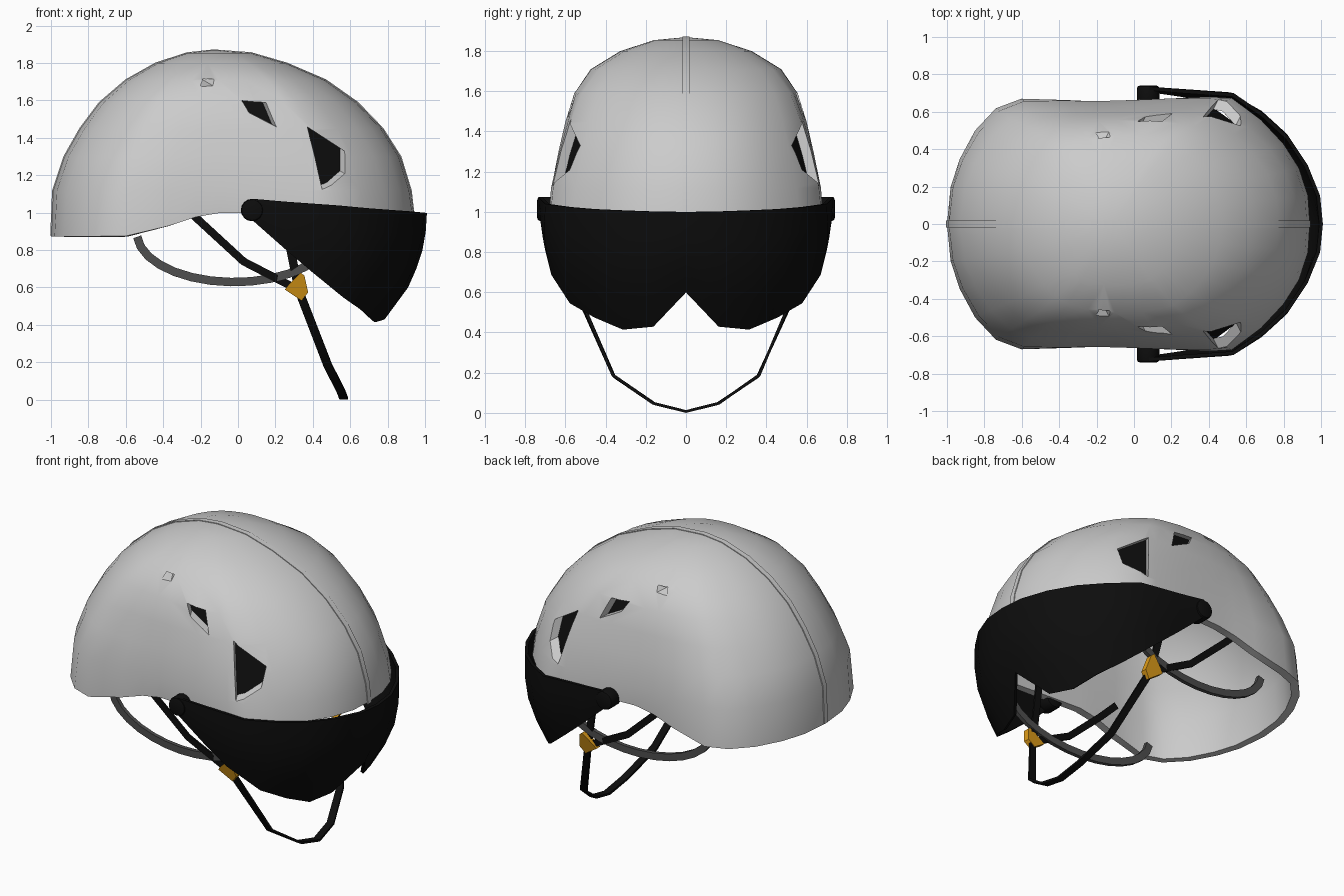
import bpy, bmesh, math
from mathutils import Vector
from mathutils.bvhtree import BVHTree

if "Cube" in bpy.data.objects:
    bpy.data.objects.remove(bpy.data.objects["Cube"])


def material(name, rgb):
    m = bpy.data.materials.new(name)
    m.diffuse_color = (*rgb, 1)
    m.use_nodes = True
    m.node_tree.nodes["Principled BSDF"].inputs["Base Color"].default_value = m.diffuse_color
    return m


BLACK = material("black", (0.004, 0.004, 0.004))
DARK = material("dark_grey", (0.075, 0.075, 0.075))
AMBER = material("amber", (0.75, 0.34, 0.01))


def make(name, verts, faces, mat=None, fix=True):
    me = bpy.data.meshes.new(name)
    me.from_pydata([tuple(v) for v in verts], [], faces)
    if fix:
        bm = bmesh.new()
        bm.from_mesh(me)
        bmesh.ops.recalc_face_normals(bm, faces=bm.faces)
        bm.to_mesh(me)
        bm.free()
    if mat:
        me.materials.append(mat)
    o = bpy.data.objects.new(name, me)
    bpy.context.collection.objects.link(o)
    return o


def finish(o, angle=35):
    bpy.ops.object.select_all(action='DESELECT')
    o.select_set(True)
    bpy.context.view_layer.objects.active = o
    for m in list(o.modifiers):
        bpy.ops.object.modifier_apply(modifier=m.name)
    bpy.ops.object.shade_smooth_by_angle(angle=math.radians(angle))


def prism(name, a, b, mat=None):
    """Solid between two matching polygons."""
    n = len(a)
    faces = [list(range(n)), list(range(n, 2 * n))]
    faces += [[i, (i + 1) % n, n + (i + 1) % n, n + i] for i in range(n)]
    return make(name, list(a) + list(b), faces, mat)


def ribbon(name, pts, normal, width, thick, mat=None):
    """Flat strap along a path; normal(p) gives its outward side."""
    pts = [Vector(p) for p in pts]
    verts, faces = [], []
    for i, p in enumerate(pts):
        t = (pts[min(i + 1, len(pts) - 1)] - pts[max(i - 1, 0)]).normalized()
        w = t.cross(Vector(normal(p))).normalized()
        n = w.cross(t)
        for a, b in ((1, 1), (-1, 1), (-1, -1), (1, -1)):
            verts.append(p + w * a * width / 2 + n * b * thick / 2)
    for i in range(len(pts) - 1):
        for k in range(4):
            q = (k + 1) % 4
            faces.append([4 * i + k, 4 * i + q, 4 * i + 4 + q, 4 * i + 4 + k])
    e = len(verts)
    faces += [[0, 1, 2, 3], [e - 4, e - 3, e - 2, e - 1]]
    o = make(name, verts, faces, mat)
    finish(o)
    return o


# Shell: half outline (front to back) stacked over levels (z, back x, front x, half width)
half = [(1, 0), (.99, .22), (.94, .44), (.855, .63), (.73, .82), (.57, .99), (.45, 1),
        (.2, .985), (-.07, .965), (-.2, .965), (-.35, .975), (-.59, .985), (-.73, .91),
        (-.845, .735), (-.93, .51), (-.98, .29), (-1, 0)]
outline = half + [(u, -v) for u, v in half[-2:0:-1]]
levels = [(1.0, -1, .94, .68), (1.13, -.99, .925, .68), (1.31, -.93, .87, .645),
          (1.46, -.845, .775, .61), (1.6, -.74, .64, .565), (1.72, -.6, .47, .48),
          (1.81, -.44, .26, .33), (1.865, -.27, .07, .16)]


def rim_z(x):
    t = min(max((x + .62) / .54, 0), 1)
    return .885 + .125 * t * t * (3 - 2 * t)


verts, faces = [], []
N = len(outline)
for j, (z, xb, xf, w) in enumerate(levels):
    t = j / 7
    for u, v in outline:
        k = 1 - t + t / math.hypot(u, v)
        x = (xb + xf) / 2 + u * k * (xf - xb) / 2
        verts.append((x, v * k * w, rim_z(x) if j == 0 else z))
for j in range(len(levels) - 1):
    for i in range(N):
        q = (i + 1) % N
        faces.append([j * N + i, j * N + q, j * N + N + q, j * N + N + i])
top = len(verts)
verts.append((-.13, 0, 1.88))
faces += [[top - N + i, top - N + (i + 1) % N, top] for i in range(N)]
shell = make("helmet_shell", verts, faces, fix=False)
surface = BVHTree.FromPolygons(verts, faces)
solid = shell.modifiers.new("thickness", 'SOLIDIFY')
solid.thickness, solid.offset = .05, -1

# Side vents, cut slightly slanted, with black panels behind the larger two
vents = [[(.37, 1.47), (.57, 1.34), (.57, 1.22), (.45, 1.135)],
         [(.02, 1.61), (.15, 1.6), (.205, 1.47), (.06, 1.545)],
         [(-.205, 1.685), (-.19, 1.725), (-.13, 1.725), (-.135, 1.69)]]
cutters = []
for s in (1, -1):
    for n, poly in enumerate(vents):
        hits = [surface.ray_cast(Vector((x, 2 * s, z)), Vector((0, -s, 0)))[0] for x, z in poly]
        mid = sum(hits, Vector()) / len(hits)
        slant = Vector((-.5, -s, .3))
        c = prism("vent_cutter", [h - slant * .15 for h in hits], [h + slant * .16 for h in hits])
        c.hide_render = True
        cutters.append(c)
        cut = shell.modifiers.new("vent", 'BOOLEAN')
        cut.object, cut.operation, cut.solver = c, 'DIFFERENCE', 'EXACT'
        if n < 2:
            big = [mid + (h - mid) * 1.12 for h in hits]
            prism("vent_panel", [h + slant * .05 for h in big], [h + slant * .065 for h in big], BLACK)
finish(shell)
for c in cutters:
    bpy.data.objects.remove(c)

# Thin raised seam over the crown
seam = [(xb, 0, z) for z, xb, xf, w in levels] + [(-.13, 0, 1.88)]
seam += [(xf, 0, z) for z, xb, xf, w in levels[::-1]]
seam[0] = (-1, 0, .89)
ribbon("centre_seam", seam, lambda p: p - Vector((-.03, 0, 1)), .035, .008)

# Visor: top and bottom edge points from nose to pivot
edge = [((1.0, 0, 1.01), (.90, 0, .615)), ((.985, .15, 1.012), (.775, .16, .445)),
        ((.92, .31, 1.018), (.725, .31, .43)), ((.82, .46, 1.025), (.66, .45, .49)),
        ((.69, .58, 1.035), (.56, .57, .56)), ((.53, .69, 1.05), (.39, .66, .70)),
        ((.25, .71, 1.07), (.25, .69, .82)), ((.08, .725, 1.085), (.08, .715, .97))]
flip = Vector((1, -1, 1))
cols = [(Vector(a) * flip, Vector(b) * flip) for a, b in edge[:0:-1]] \
    + [(Vector(a), Vector(b)) for a, b in edge]
R = 5
vv, vf = [], []
for a, b in cols:
    out = Vector((a.x - .1, a.y, 0)).normalized() * (a.z - b.z) ** 2 * .17
    for r in range(R):
        t = r / (R - 1)
        vv.append(a.lerp(b, t) + out * math.sin(math.pi * t))
for c in range(len(cols) - 1):
    for r in range(R - 1):
        vf.append([c * R + r, c * R + R + r, c * R + R + r + 1, c * R + r + 1])
visor = make("visor", vv, vf, BLACK)
m = visor.modifiers.new("thickness", 'SOLIDIFY')
m.thickness, m.offset = .02, 0
finish(visor)

for s in (1, -1):
    side = lambda p: (0, s, 0)
    # Visor pivot knob
    bpy.ops.mesh.primitive_cylinder_add(vertices=16, radius=.06, depth=.11,
                                        location=(.075, .685 * s, 1.025), rotation=(math.pi / 2, 0, 0))
    knob = bpy.context.object
    knob.name = "visor_pivot"
    knob.data.materials.append(BLACK)
    bev = knob.modifiers.new("bevel", 'BEVEL')
    bev.width, bev.segments = .015, 2
    finish(knob)
    # Ear arc
    ang = [math.radians(a) for a in range(184, 341, 12)]
    ribbon("ear_arc", [(-.02 + .52 * math.cos(a), s * (.53 + .02 * math.cos(a)), .90 + .26 * math.sin(a))
                       for a in ang], side, .045, .025, DARK)
    # Side straps
    ribbon("rear_strap", [(-.34, .57 * s, 1.1), (-.22, .57 * s, .98), (.03, .555 * s, .75),
                          (.31, .54 * s, .605)], side, .042, .012, BLACK)
    ribbon("front_strap", [(.24, .58 * s, 1.04), (.28, .56 * s, .82), (.32, .54 * s, .62)],
           side, .045, .012, BLACK)
    # Buckle, leaning with the strap
    tri = [(.25, .6), (.27, .625), (.335, .69), (.355, .675), (.375, .585), (.34, .54)]
    prism("buckle", [(x, s * (.562 + .3 * (z - .61)), z) for x, z in tri],
          [(x, s * (.522 + .3 * (z - .61)), z) for x, z in tri], AMBER)

# Chin strap
chin = [(.335, .525, .57), (.48, .36, .195), (.55, .16, .058), (.565, 0, .018)]
chin += [(x, -y, z) for x, y, z in chin[-2::-1]]
ribbon("chin_strap", chin, lambda p: (0, p.y, p.z - .5), .045, .014, BLACK)

# Settle the model on the ground
bpy.context.view_layer.update()
low = min((o.matrix_world @ v.co).z for o in bpy.data.objects for v in o.data.vertices)
for o in bpy.data.objects:
    o.location.z -= low
